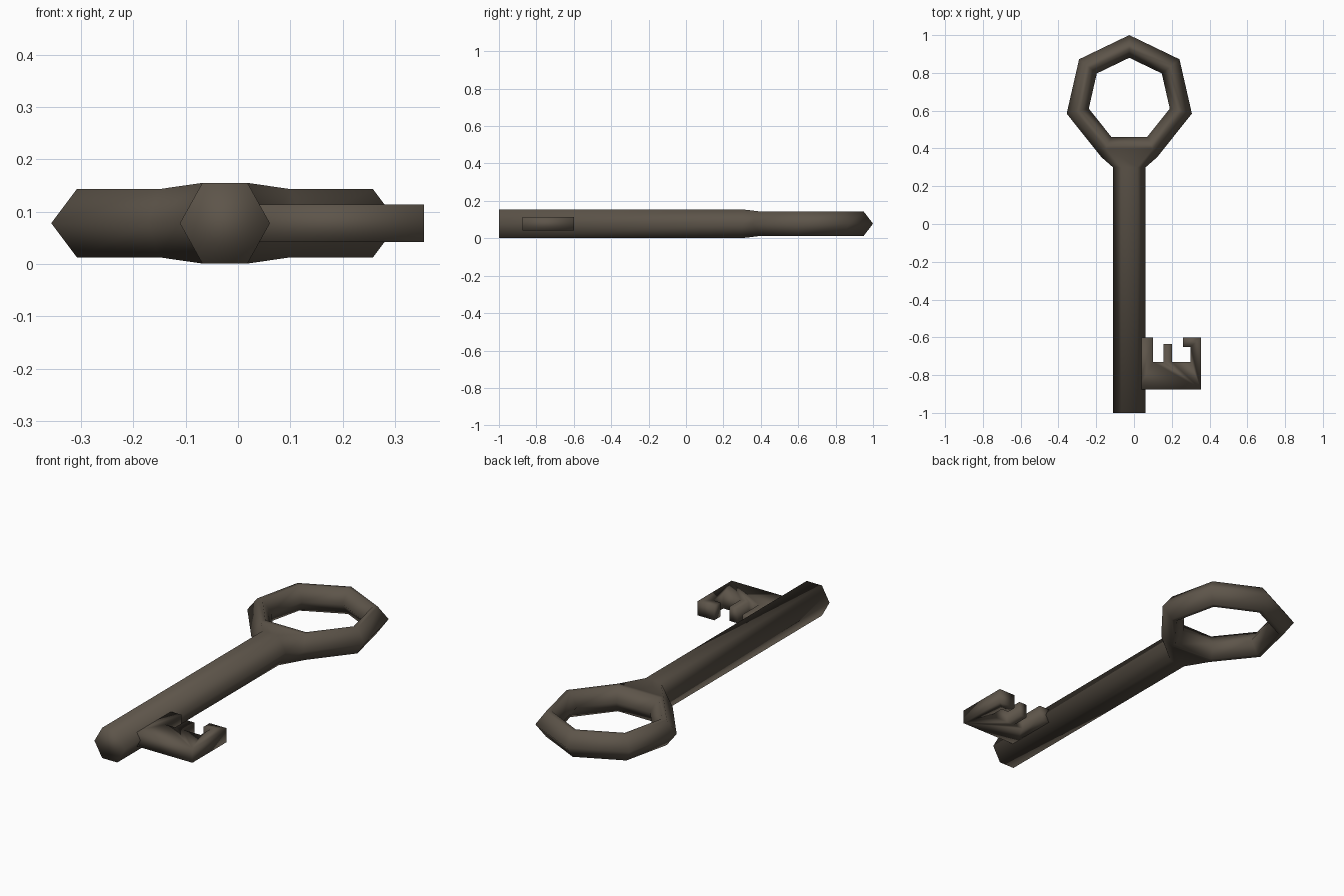
import bpy, bmesh
from math import sin, cos, tau

cube = bpy.data.objects.get("Cube")
if cube:
    bpy.data.objects.remove(cube, do_unlink=True)

iron = bpy.data.materials.new("dark iron")
iron.use_nodes = True
colour = (0.11, 0.09, 0.068, 1)
iron.diffuse_color = colour
iron.node_tree.nodes["Principled BSDF"].inputs["Base Color"].default_value = colour

CX, CZ = -0.025, 0.078      # axis of the shaft


def finish(name, bm):
    bmesh.ops.recalc_face_normals(bm, faces=bm.faces)
    for face in bm.faces:
        face.smooth = True
    mesh = bpy.data.meshes.new(name)
    bm.to_mesh(mesh)
    bm.free()
    mesh.materials.append(iron)
    obj = bpy.data.objects.new(name, mesh)
    bpy.context.collection.objects.link(obj)


# Bow: seven-sided ring with a six-sided section (radius, height)
bm = bmesh.new()
SIDES, BOW_Y = 7, 0.66
section = [(0.29, 0.065), (0.34, 0), (0.29, -0.065),
           (0.265, -0.065), (0.22, 0), (0.265, 0.065)]
rings = []
for k in range(SIDES):
    a = tau / 4 - k * tau / SIDES
    rings.append([bm.verts.new((CX + r * cos(a), BOW_Y + r * sin(a), CZ + h))
                  for r, h in section])
for k in range(SIDES):
    p, q = rings[k], rings[(k + 1) % SIDES]
    for i in range(6):
        # The lowest segment stays open on its outside, to meet the shaft
        if k == 3 and i < 2:
            continue
        j = (i + 1) % 6
        bm.faces.new((p[i], p[j], q[j], q[i]))

# Shaft: hexagonal bar that flares into the open segment of the bow
mouth = rings[3][:3] + rings[4][2::-1]
hexagon = [(0.043, 0.077), (0.086, 0), (0.043, -0.077),
           (-0.043, -0.077), (-0.086, 0), (-0.043, 0.077)]
loops = [mouth]
for y in (0.3, -1):
    loops.append([bm.verts.new((CX + x, y, CZ + z)) for x, z in hexagon])
for p, q in zip(loops, loops[1:]):
    for i in range(6):
        j = (i + 1) % 6
        bm.faces.new((p[i], p[j], q[j], q[i]))
bm.faces.new(loops[-1])
finish("shaft_and_bow", bm)

# Bit: notched plate with three teeth
outline = [(0.02, -0.875), (0.355, -0.875), (0.355, -0.6), (0.26, -0.6),
           (0.26, -0.65), (0.3, -0.65), (0.3, -0.73), (0.2, -0.73),
           (0.2, -0.635), (0.155, -0.635), (0.155, -0.73), (0.1, -0.73),
           (0.1, -0.6), (0.02, -0.6)]
bm = bmesh.new()
base = bm.faces.new([bm.verts.new((x, y, 0.042)) for x, y in outline])
top = bmesh.ops.extrude_face_region(bm, geom=[base], use_keep_orig=True)
bmesh.ops.translate(bm, vec=(0, 0, 0.072),
                    verts=[v for v in top["geom"] if isinstance(v, bmesh.types.BMVert)])
finish("bit", bm)
